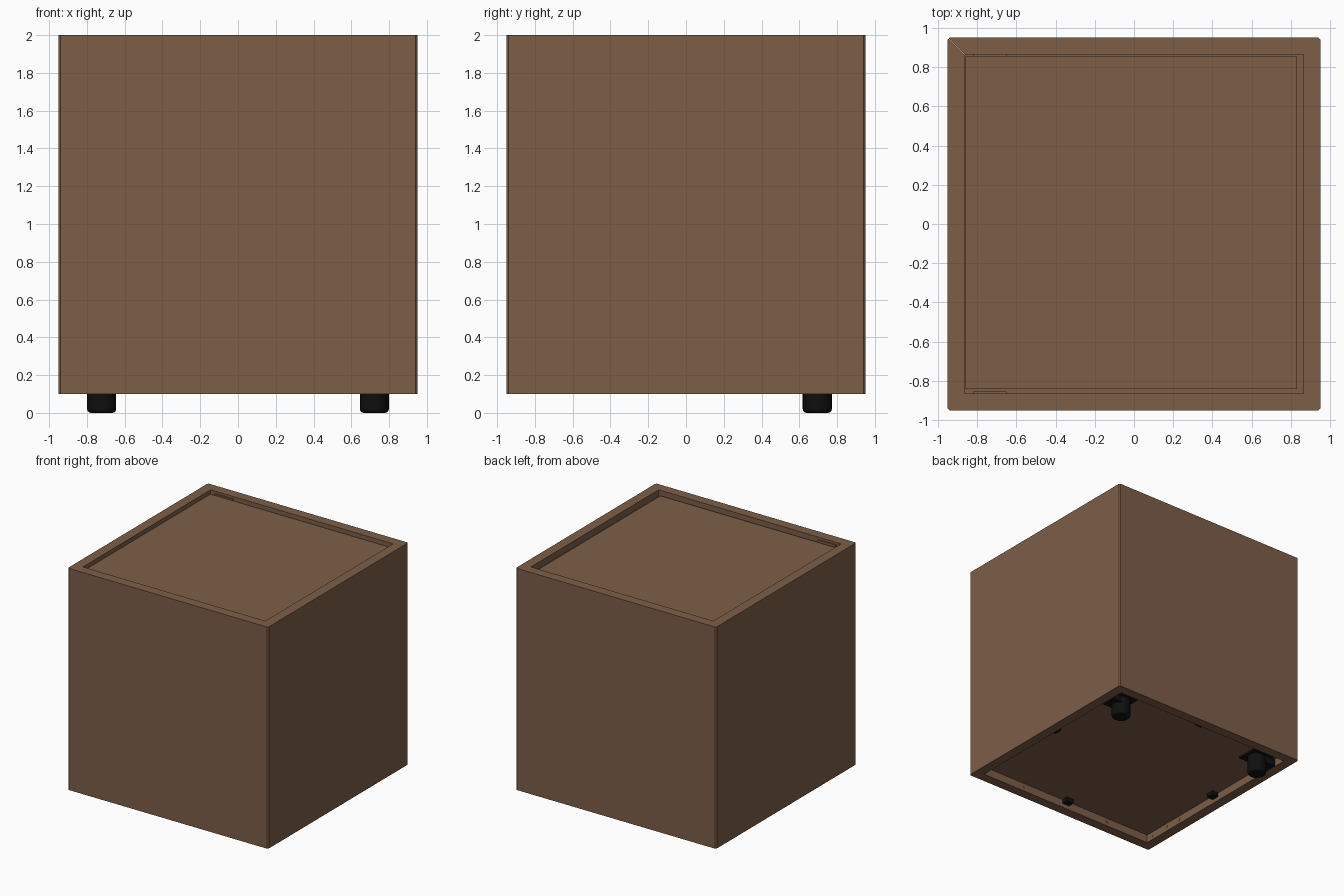
import bpy, bmesh, math
from mathutils import Matrix, Vector

if "Cube" in bpy.data.objects:
    bpy.data.objects.remove(bpy.data.objects["Cube"])


def material(name, rgb):
    m = bpy.data.materials.new(name)
    m.diffuse_color = (*rgb, 1)
    m.use_nodes = True
    m.node_tree.nodes["Principled BSDF"].inputs["Base Color"].default_value = m.diffuse_color
    return m


WOOD = material("brown_wood", (0.205, 0.113, 0.064))
BLACK = material("black_plastic", (0.005, 0.005, 0.005))


def finish(name, bm, mat):
    bmesh.ops.recalc_face_normals(bm, faces=bm.faces[:])
    me = bpy.data.meshes.new(name)
    bm.to_mesh(me)
    bm.free()
    me.materials.append(mat)
    ob = bpy.data.objects.new(name, me)
    bpy.context.collection.objects.link(ob)
    return ob


def box(name, lo, hi, mat):
    lo, hi = Vector(lo), Vector(hi)
    bm = bmesh.new()
    bmesh.ops.create_cube(bm, size=1)
    for v in bm.verts:
        v.co = Vector([(lo[i] + hi[i]) / 2 + v.co[i] * (hi[i] - lo[i]) for i in range(3)])
    return finish(name, bm, mat)


def cylinder(name, centre, radius, depth, sides, mat, rot=None, bevel=0.0):
    bm = bmesh.new()
    m = Matrix.Translation(centre) @ (rot or Matrix())
    bmesh.ops.create_cone(bm, cap_ends=True, segments=sides, radius1=radius,
                          radius2=radius, depth=depth, matrix=m)
    if bevel:
        low = min(v.co.z for v in bm.verts)
        rim = [e for e in bm.edges if all(v.co.z < low + 1e-4 for v in e.verts)]
        bmesh.ops.bevel(bm, geom=rim, offset=bevel, segments=3, profile=0.5, affect='EDGES')
    return finish(name, bm, mat)


# Four mitred walls with lightly chamfered corner edges
OUT, INN, CH = 0.95, 0.865, 0.01
outline = [(-OUT + CH, -OUT), (OUT - CH, -OUT), (OUT - CH / 2, -OUT + CH / 2),
           (INN, -INN), (-INN, -INN), (-OUT + CH / 2, -OUT + CH / 2)]
for i, side in enumerate(("front", "right", "back", "left")):
    bm = bmesh.new()
    f = bm.faces.new([bm.verts.new((x, y, 0.1)) for x, y in outline])
    ext = bmesh.ops.extrude_face_region(bm, geom=[f])
    bmesh.ops.translate(bm, vec=(0, 0, 1.9),
                        verts=[g for g in ext["geom"] if isinstance(g, bmesh.types.BMVert)])
    bm.transform(Matrix.Rotation(i * math.pi / 2, 4, 'Z'))
    finish(side + "_wall", bm, WOOD)

# Recessed lid, the ledge under it and the bottom panel
box("lid", (-0.86, -0.84, 1.945), (0.83, 0.855, 1.968), WOOD)
box("lid_ledge", (-INN, -INN, 1.90), (INN, INN, 1.945), WOOD)
box("bottom_panel", (-INN, -INN, 0.17), (INN, INN, 0.21), WOOD)

# Lid hinge plates
for s, n in ((-1, "front"), (1, "back")):
    box(n + "_hinge", (-0.82, s * 0.86 - 0.005, 1.95), (-0.65, s * 0.86 + 0.005, 1.98), WOOD)

# Two back feet with wall brackets
for s, n in ((-1, "left"), (1, "right")):
    foot = cylinder(n + "_foot", (s * 0.722, 0.695, 0.085), 0.077, 0.17, 24, BLACK, bevel=0.02)
    bpy.ops.object.select_all(action='DESELECT')
    foot.select_set(True)
    bpy.context.view_layer.objects.active = foot
    bpy.ops.object.shade_smooth_by_angle(angle=math.radians(35))
    box(n + "_foot_bracket", (min(s * 0.722, s * 0.862), 0.63, 0.1),
        (max(s * 0.722, s * 0.862), 0.76, 0.165), BLACK)
    box(n + "_foot_plate", (s * 0.722 - 0.1, 0.595, 0.155),
        (s * 0.722 + 0.1, 0.795, 0.172), BLACK)

# Clips holding the bottom panel, one in the middle of each side
for i, side in enumerate(("front", "right", "back", "left")):
    r = Matrix.Rotation(i * math.pi / 2, 4, 'Z')
    c = box(side + "_clip", (-0.035, -INN, 0.135), (0.035, -INN + 0.06, 0.172), BLACK)
    c.data.transform(r)

# Screw caps inside the lower rim
for k, x in enumerate((-0.44, 0.44)):
    cylinder("front_screw_cap_%d" % k, (x, -INN, 0.14), 0.012, 0.006, 12, WOOD,
             Matrix.Rotation(math.pi / 2, 4, 'X'))
for k, y in enumerate((-0.80, -0.62, -0.46)):
    cylinder("left_screw_cap_%d" % k, (-INN, y, 0.14), 0.012, 0.006, 12, WOOD,
             Matrix.Rotation(math.pi / 2, 4, 'Y'))
